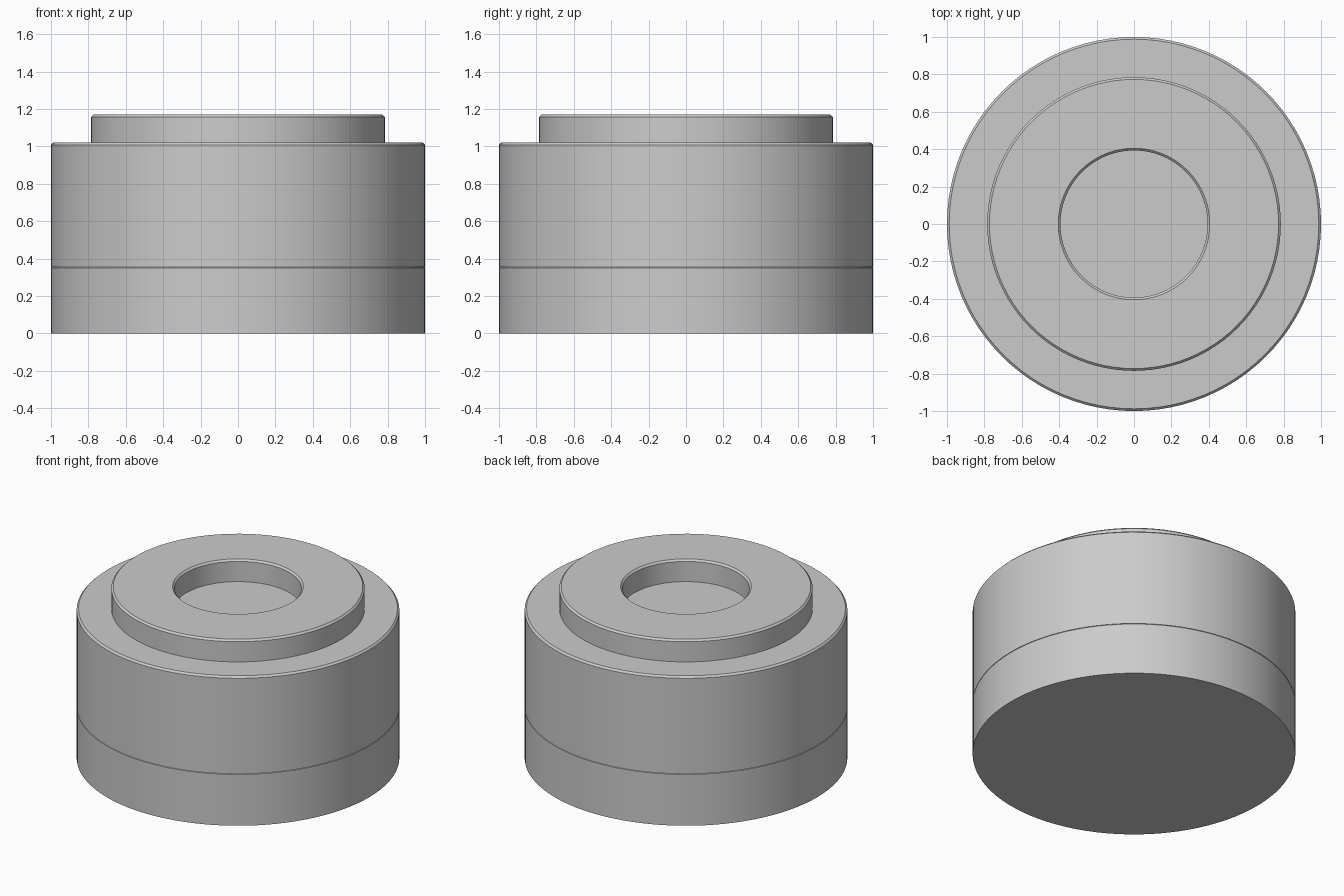
import bpy
import bmesh
import math

cube = bpy.data.objects.get("Cube")
if cube:
    bpy.data.objects.remove(cube, do_unlink=True)

SEGMENTS = 96
CHAMFER = 0.012

grey = bpy.data.materials.new("plain_grey")
grey.use_nodes = True
grey.diffuse_color = (0.6, 0.6, 0.6, 1)
bsdf = next(n for n in grey.node_tree.nodes if n.type == "BSDF_PRINCIPLED")
bsdf.inputs["Base Color"].default_value = grey.diffuse_color


def lathe(name, profile, closed=False):
    """Spin an (r, z) profile around the z axis into a solid."""
    bm = bmesh.new()
    verts = [bm.verts.new((r, 0, z)) for r, z in profile]
    edges = [bm.edges.new(pair) for pair in zip(verts, verts[1:])]
    if closed:
        edges.append(bm.edges.new((verts[-1], verts[0])))
    bmesh.ops.spin(bm, geom=verts + edges, cent=(0, 0, 0), axis=(0, 0, 1),
                   angle=math.tau, steps=SEGMENTS, use_duplicate=False)
    bmesh.ops.remove_doubles(bm, verts=bm.verts[:], dist=0.0005)
    bmesh.ops.recalc_face_normals(bm, faces=bm.faces[:])
    mesh = bpy.data.meshes.new(name)
    bm.to_mesh(mesh)
    bm.free()
    mesh.materials.append(grey)
    obj = bpy.data.objects.new(name, mesh)
    bpy.context.collection.objects.link(obj)
    bpy.ops.object.select_all(action="DESELECT")
    obj.select_set(True)
    bpy.context.view_layer.objects.active = obj
    bpy.ops.object.shade_smooth_by_angle(angle=math.radians(25))
    return obj


def disc(name, radius, bottom, top, chamfer):
    """Solid drum with a chamfered upper rim."""
    return lathe(name, [(0, bottom), (radius, bottom), (radius, top - chamfer),
                        (radius - chamfer, top), (0, top)])


# Lower drum with a fine seam below the main body
disc("base", 1.0, 0, 0.355, 0.004)

# Main body, whose top is also the floor of the central recess
disc("body", 1.0, 0.355, 1.02, CHAMFER)

# Raised collar around the recess, chamfered on both upper rims
inner, outer, low, high = 0.393, 0.785, 1.02, 1.17
lathe("top_collar", [(inner, low), (outer, low), (outer, high - CHAMFER),
                     (outer - CHAMFER, high), (inner + CHAMFER, high),
                     (inner, high - CHAMFER)], closed=True)
